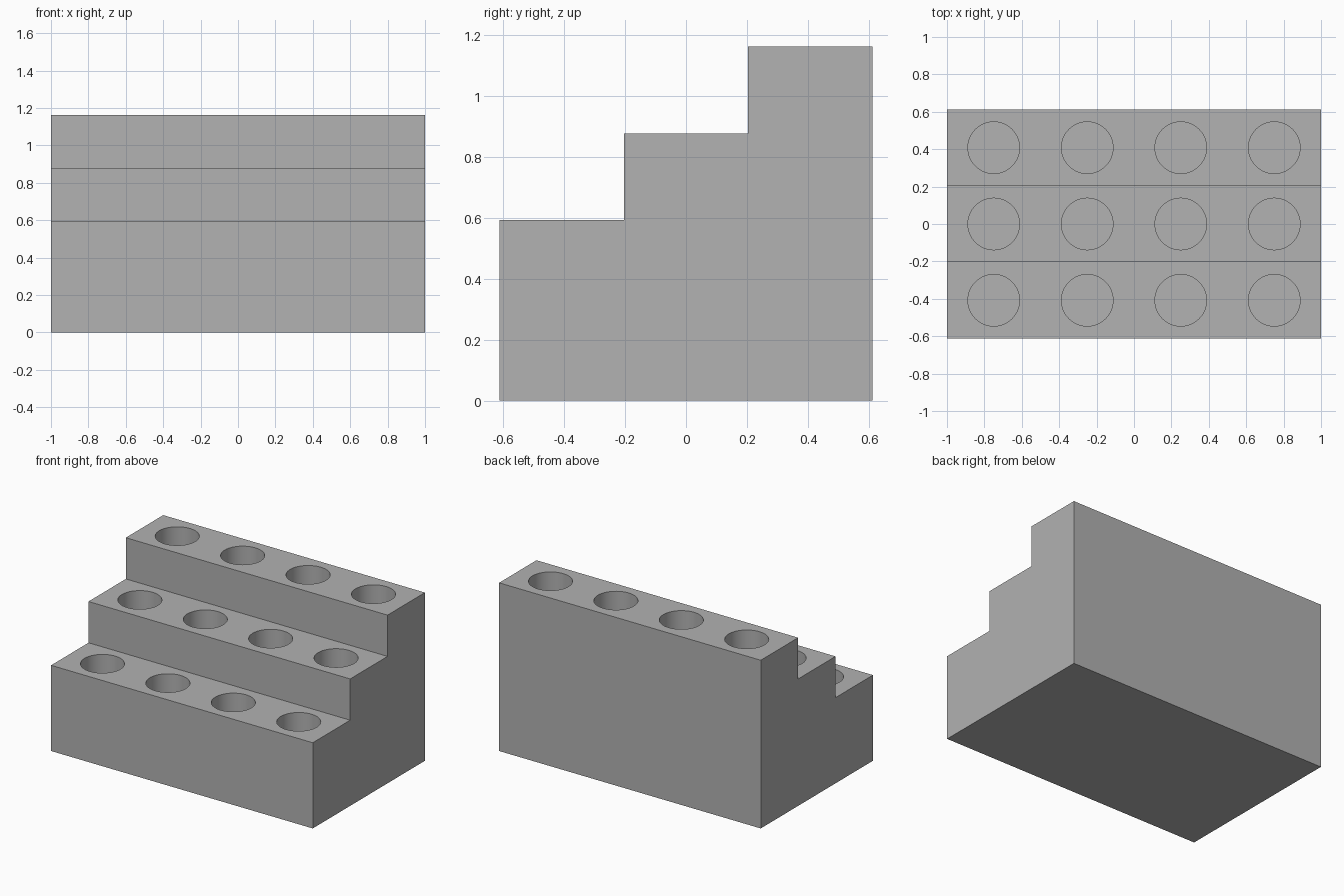
import bpy
import bmesh
from mathutils import Matrix

if "Cube" in bpy.data.objects:
    bpy.data.objects.remove(bpy.data.objects["Cube"], do_unlink=True)

WIDTH = 2.0
TREAD = 0.408
STEP_TOPS = [0.592, 0.877, 1.162]
HOLE_RADIUS = 0.138
HOLE_DEPTH = 0.5
HOLE_PITCH = 0.5
HOLES_PER_ROW = 4
FRONT = -1.5 * TREAD


def add_object(name, bm):
    bmesh.ops.recalc_face_normals(bm, faces=bm.faces)
    mesh = bpy.data.meshes.new(name)
    bm.to_mesh(mesh)
    bm.free()
    obj = bpy.data.objects.new(name, mesh)
    bpy.context.collection.objects.link(obj)
    return obj


# Plain grey material
grey = bpy.data.materials.new("plain_grey")
grey.use_nodes = True
color = (0.445, 0.445, 0.445, 1)
grey.diffuse_color = color
grey.node_tree.nodes["Principled BSDF"].inputs["Base Color"].default_value = color

# Stepped block: side profile extruded along x
profile = [(FRONT, 0)]
for i, top in enumerate(STEP_TOPS):
    y = FRONT + i * TREAD
    profile += [(y, top), (y + TREAD, top)]
profile.append((-FRONT, 0))

bm = bmesh.new()
side = bm.faces.new([bm.verts.new((-WIDTH / 2, y, z)) for y, z in profile])
extruded = bmesh.ops.extrude_face_region(bm, geom=[side])["geom"]
moved = [v for v in extruded if isinstance(v, bmesh.types.BMVert)]
bmesh.ops.translate(bm, verts=moved, vec=(WIDTH, 0, 0))
rack = add_object("stepped_rack", bm)
rack.data.materials.append(grey)

# Round blind holes: one row of cylinders for each step
bm = bmesh.new()
clearance = 0.1
for i, top in enumerate(STEP_TOPS):
    for j in range(HOLES_PER_ROW):
        x = (j - (HOLES_PER_ROW - 1) / 2) * HOLE_PITCH
        z = top + (clearance - HOLE_DEPTH) / 2
        bmesh.ops.create_cone(
            bm, cap_ends=True, segments=64, radius1=HOLE_RADIUS,
            radius2=HOLE_RADIUS, depth=HOLE_DEPTH + clearance,
            matrix=Matrix.Translation((x, (i - 1) * TREAD, z)))
cutter = add_object("hole_cutter", bm)
cutter.data.materials.append(grey)
cutter.hide_render = True

# Cut the holes, then discard the cutter
cut = rack.modifiers.new("holes", "BOOLEAN")
cut.operation = "DIFFERENCE"
cut.solver = "EXACT"
cut.object = cutter
bpy.ops.object.select_all(action="DESELECT")
bpy.context.view_layer.objects.active = rack
rack.select_set(True)
bpy.ops.object.modifier_apply(modifier=cut.name)
bpy.data.objects.remove(cutter, do_unlink=True)

# Smooth hole walls with crisp rims
bpy.ops.object.shade_smooth_by_angle()
